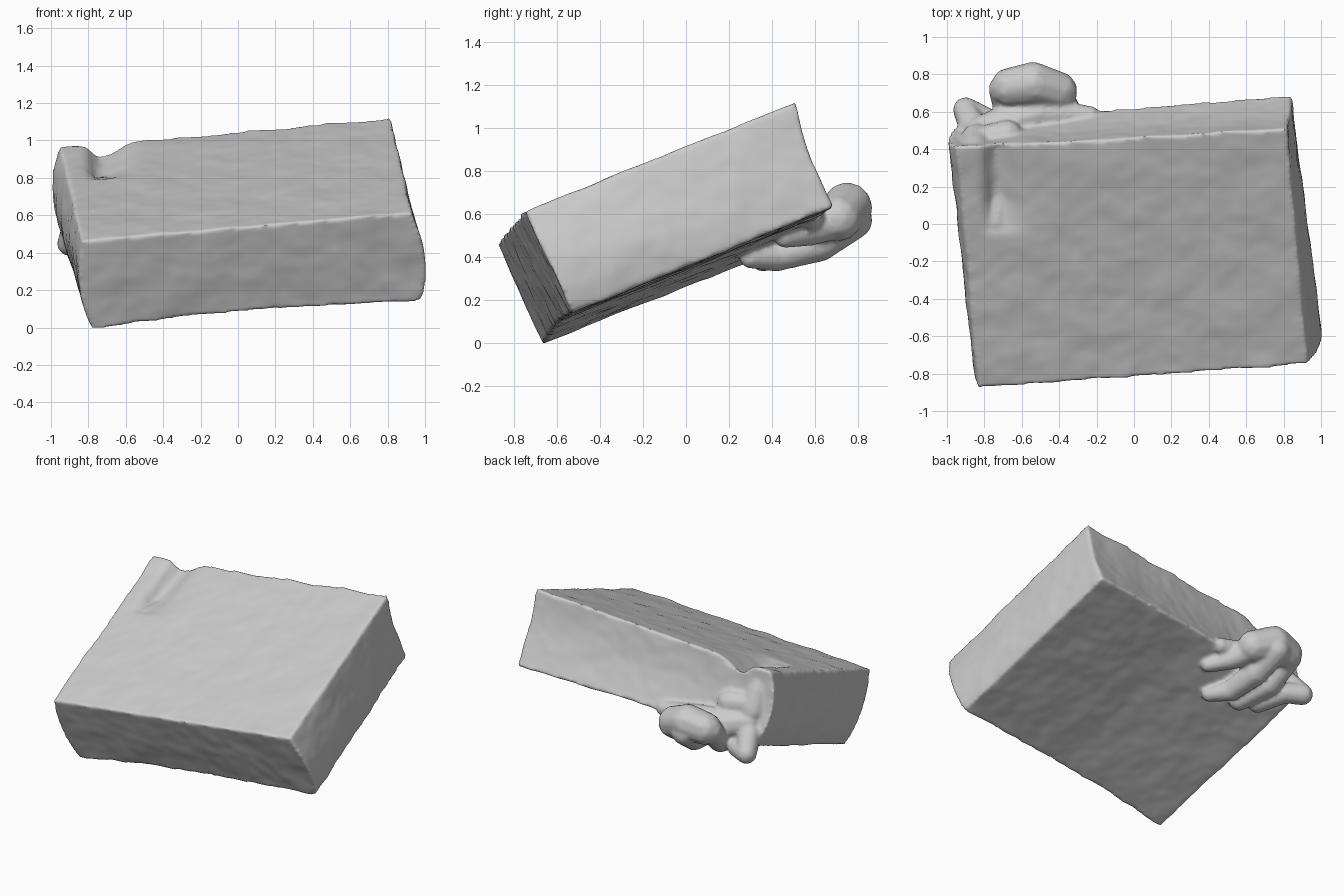
import bpy, bmesh, math
from mathutils import Vector, noise

if "Cube" in bpy.data.objects:
    bpy.data.objects.remove(bpy.data.objects["Cube"])

grey = bpy.data.materials.new("clay_grey")
grey.use_nodes = True
grey.diffuse_color = (0.6, 0.6, 0.6, 1)
grey.node_tree.nodes["Principled BSDF"].inputs["Base Color"].default_value = (0.6, 0.6, 0.6, 1)

# Tilted slab: corners keyed by side (x, y, z)
corners = {
    (-1, -1, -1): (-0.78, -0.665, -0.005), (1, -1, -1): (0.975, -0.53, 0.14),
    (-1, 1, -1): (-0.92, 0.55, 0.48), (1, 1, -1): (0.845, 0.69, 0.635),
    (-1, -1, 1): (-0.835, -0.88, 0.465), (1, -1, 1): (0.93, -0.75, 0.615),
    (-1, 1, 1): (-0.95, 0.41, 0.965), (1, 1, 1): (0.815, 0.51, 1.12),
}


def place(p):
    out = Vector()
    for key, co in corners.items():
        weight = math.prod((1 + k * c) / 2 for k, c in zip(key, p))
        out += Vector(co) * weight
    return out


bm = bmesh.new()
bmesh.ops.create_cube(bm, size=2)
bmesh.ops.subdivide_edges(bm, edges=bm.edges[:], cuts=51, use_grid_fill=True)
for v in bm.verts:
    p = v.co.copy()
    co = place(p)
    swell = 1 - p.z ** 2
    # swollen ends, hollow back and slightly folded underside
    if p.x > 0.99:
        co.x += 0.05 * swell * (1 - 0.4 * p.z) * (1 - p.y) / 2
    if p.x < -0.99:
        co.x -= swell * (0.05 + 0.012 * p.y)
    if p.y > 0.99:
        co.y -= 0.022 * swell
    if p.z < 0:
        co.z -= p.z * 0.03 * (1 - abs(p.x))
    # thumb hollow in the top: steep outer wall, gentle inner slope
    if p.z > 0.8 and co.y > -0.15:
        reach = max(0, min(1, (co.y + 0.06) / 0.18))
        width = 0.05 if co.x < -0.74 else 0.11
        co.z -= 0.08 * reach * math.exp(-((co.x + 0.74) / width) ** 2)
    # gentle hand-made unevenness
    rough = noise.noise(co * 5) * 0.007 + noise.noise(co * 14) * 0.004
    co += Vector((p.x ** 9, p.y ** 9, p.z ** 9)) * rough
    v.co = co


# Hand pieces: chains of overlapping balls
def chain(points, steps=7):
    for a, b in zip(points, points[1:]):
        for i in range(steps + 1):
            x, y, z, r = Vector(a).lerp(Vector(b), i / steps)
            ball = bmesh.ops.create_icosphere(bm, subdivisions=2, radius=r)
            bmesh.ops.translate(bm, verts=ball["verts"], vec=(x, y, z))


# knuckles
chain([(-0.66, 0.73, 0.61, 0.11), (-0.54, 0.75, 0.63, 0.12), (-0.41, 0.71, 0.58, 0.11)])
# fingers curling under the back edge
chain([(-0.54, 0.78, 0.57, 0.09), (-0.50, 0.62, 0.46, 0.085), (-0.46, 0.42, 0.40, 0.07), (-0.38, 0.30, 0.395, 0.05)])
chain([(-0.42, 0.70, 0.57, 0.09), (-0.34, 0.58, 0.52, 0.07), (-0.24, 0.46, 0.49, 0.05)])
chain([(-0.70, 0.72, 0.60, 0.08), (-0.66, 0.56, 0.46, 0.08), (-0.58, 0.36, 0.40, 0.07)])
chain([(-0.90, 0.61, 0.45, 0.07), (-0.80, 0.56, 0.45, 0.07), (-0.70, 0.40, 0.41, 0.07)])
chain([(-0.86, 0.52, 0.55, 0.08), (-0.90, 0.61, 0.45, 0.07)])
# palm pressed against the back edge
chain([(-0.82, 0.48, 0.60, 0.10), (-0.66, 0.55, 0.58, 0.10), (-0.50, 0.59, 0.59, 0.09), (-0.24, 0.58, 0.58, 0.055)])
chain([(-0.84, 0.45, 0.68, 0.09), (-0.85, 0.40, 0.80, 0.08), (-0.86, 0.37, 0.89, 0.055)])
chain([(-0.84, 0.44, 0.72, 0.08), (-0.68, 0.47, 0.70, 0.09)])
# thumb lying in the hollow
chain([(-0.70, 0.37, 0.82, 0.05), (-0.70, 0.20, 0.76, 0.055), (-0.73, 0.01, 0.742, 0.065)])

# Fuse the slab and the hand into one continuous skin
mesh = bpy.data.meshes.new("slab_with_gripping_hand")
bm.to_mesh(mesh)
bm.free()
mesh.materials.append(grey)
sculpt = bpy.data.objects.new("slab_with_gripping_hand", mesh)
bpy.context.collection.objects.link(sculpt)
remesh = sculpt.modifiers.new("fuse", "REMESH")
remesh.mode = "VOXEL"
remesh.voxel_size = 0.013
remesh.use_smooth_shade = True
soften = sculpt.modifiers.new("soften", "SMOOTH")
soften.iterations = 4
